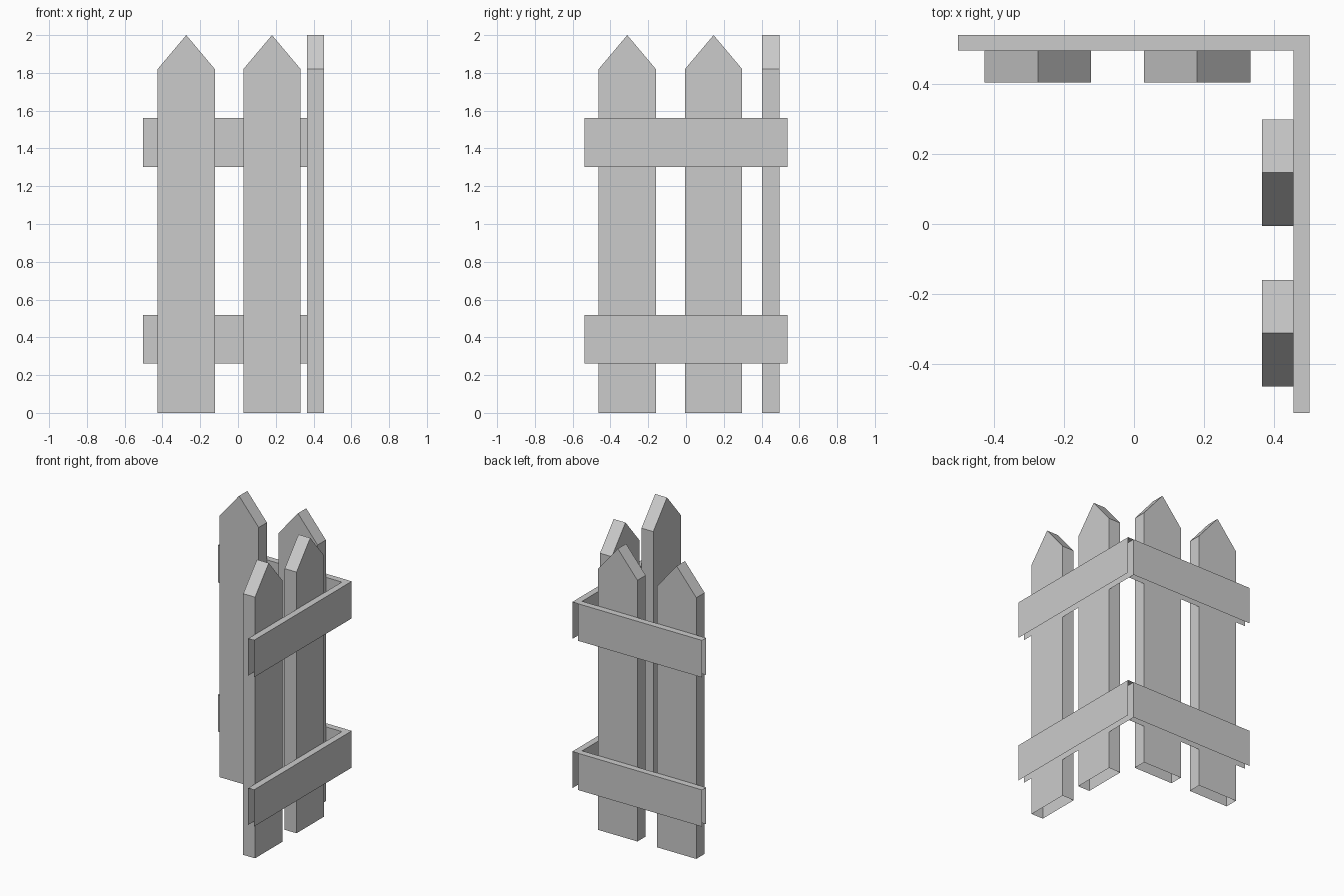
import bpy, bmesh
from mathutils import Matrix, Vector

if "Cube" in bpy.data.objects:
    bpy.data.objects.remove(bpy.data.objects["Cube"])


def prism(name, profile, depth, matrix, open_dirs):
    """Extrude an (x, z) outline along y, leaving hidden sides open."""
    bm = bmesh.new()
    face = bm.faces.new([bm.verts.new((x, 0, z)) for x, z in profile])
    out = bmesh.ops.extrude_face_region(bm, geom=[face], use_keep_orig=True)
    moved = [g for g in out["geom"] if isinstance(g, bmesh.types.BMVert)]
    bmesh.ops.translate(bm, verts=moved, vec=(0, depth, 0))
    bmesh.ops.recalc_face_normals(bm, faces=bm.faces)
    bm.normal_update()
    hidden = [f for f in bm.faces
              if any(f.normal.dot(Vector(d)) > 0.99 for d in open_dirs)]
    bmesh.ops.delete(bm, geom=hidden, context='FACES_ONLY')
    bm.transform(matrix)
    mesh = bpy.data.meshes.new(name)
    bm.to_mesh(mesh)
    bm.free()
    obj = bpy.data.objects.new(name, mesh)
    bpy.context.collection.objects.link(obj)
    return obj


DOWN, LEFT, RIGHT = (0, 0, -1), (-1, 0, 0), (1, 0, 0)
PICKET_W, PICKET_D, RAIL_D = 0.303, 0.091, 0.045


def fence_panel(label, rail_start, rail_end, centres, matrix):
    # pointed pickets, open underneath
    h = PICKET_W / 2
    for i, c in enumerate(centres, 1):
        outline = [(c - h, 0), (c + h, 0), (c + h, 1.82), (c, 2), (c - h, 1.82)]
        prism(f"{label}_picket_{i}", outline, PICKET_D, matrix, [DOWN])
    # two cross rails on the outer face, open at the ends and underneath
    rail_matrix = matrix @ Matrix.Translation((0, PICKET_D, 0))
    for level, z0, z1 in (("lower", 0.262, 0.518), ("upper", 1.302, 1.56)):
        outline = [(rail_start, z0), (rail_end, z0), (rail_end, z1), (rail_start, z1)]
        prism(f"{label}_{level}_rail", outline, RAIL_D, rail_matrix,
              [DOWN, LEFT, RIGHT])


# back panel runs along x
fence_panel("back", -0.502, 0.455, (-0.274, 0.18),
            Matrix.Translation((0, 0.403, 0)))

# side panel: turned so its length runs along y and its outer face is +x
turn = Matrix.Rotation(-1.5707963, 4, 'Z')
fence_panel("side", -0.538, 0.538, (-0.146, 0.311),
            Matrix.Translation((0.364, 0, 0)) @ turn)
